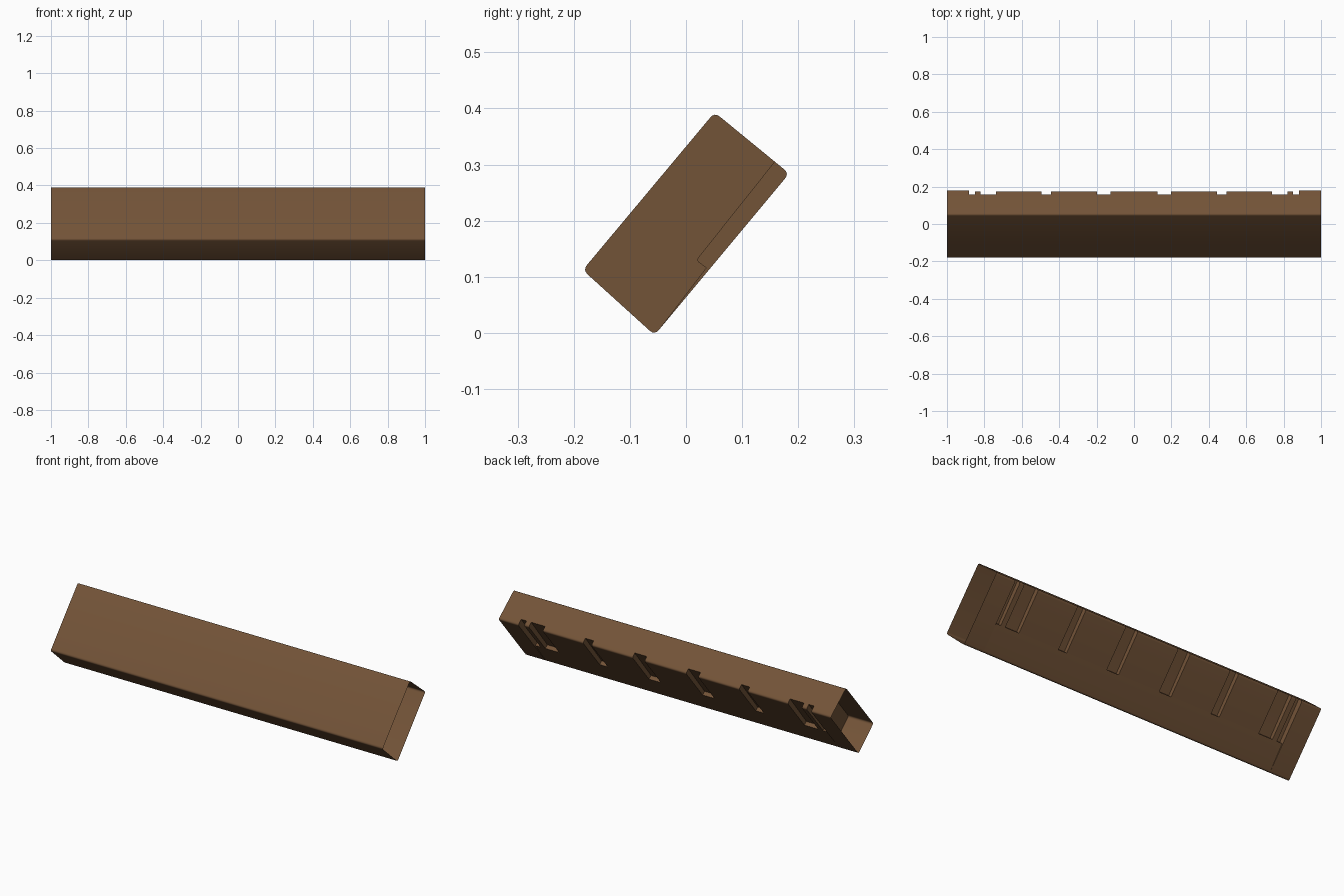
import bpy, bmesh, math
from mathutils import Vector as V

if "Cube" in bpy.data.objects:
    bpy.data.objects.remove(bpy.data.objects["Cube"])

brown = bpy.data.materials.new("brown wood")
brown.diffuse_color = (0.171, 0.087, 0.039, 1)
brown.use_nodes = True
brown.node_tree.nodes["Principled BSDF"].inputs["Base Color"].default_value = brown.diffuse_color

# cross-section corners in the y-z plane (tilted rectangle)
TOP, BOTTOM, LEFT = V((0.051, 0.393)), V((-0.056, -0.004)), V((-0.184, 0.112))
SLOT_TOP = V((0.158, 0.3053))


def rounded(prev, c, nxt, r=0.012, n=4):
    a, b = c + (prev - c).normalized() * r, c + (nxt - c).normalized() * r
    return [a * (1 - t) ** 2 + c * 2 * t * (1 - t) + b * t * t
            for t in (i / n for i in range(n + 1))]


def section(kind):
    """'end' = full outline, 'mid' = slightly sunken back, 'slot' = notched."""
    right = V((0.184, 0.284)) if kind == 'end' else V((0.179, 0.288))
    g = V((0.042, 0.1136)) if kind == 'end' else V((0.036, 0.116))
    pts = rounded(BOTTOM, LEFT, TOP) + rounded(LEFT, TOP, right) + [SLOT_TOP]
    if kind == 'slot':
        pts += [SLOT_TOP] * 5 + [V((0.024, 0.137)), V((0.0195, 0.130)), V((0.022, 0.126)), g]
    else:
        pts += rounded(TOP, right, g) + [g.lerp(right, t) for t in (0.12, 0.06, 0.03)] + [g]
    return pts + rounded(g, BOTTOM, LEFT)


def finish(name, bm):
    bmesh.ops.remove_doubles(bm, verts=bm.verts[:], dist=1e-5)
    bmesh.ops.recalc_face_normals(bm, faces=bm.faces[:])
    me = bpy.data.meshes.new(name)
    bm.to_mesh(me)
    bm.free()
    me.materials.append(brown)
    ob = bpy.data.objects.new(name, me)
    bpy.context.collection.objects.link(ob)
    bpy.context.view_layer.objects.active = ob
    ob.select_set(True)
    bpy.ops.object.shade_smooth_by_angle(angle=math.radians(30))
    ob.select_set(False)


def ring(bm, x, kind):
    return [bm.verts.new((x, p.x, p.y)) for p in section(kind)]


# beam shell: outline swept along x, switching to the notched outline in slots
half = [(0.125, 0.198), (0.445, 0.495), (0.738, 0.822), (0.85, 0.882)]
slots = sorted([(-b, -a) for a, b in half] + half)
stations = [(-1, 'end')]
for a, b in slots:
    stations += [(a, 'end' if a < -0.88 else 'mid'), (a, 'slot'),
                 (b, 'slot'), (b, 'end' if b > 0.88 else 'mid')]
stations.append((1, 'end'))

bm = bmesh.new()
rings = [ring(bm, x, k) for x, k in stations]
for p, q in zip(rings, rings[1:]):
    for i in range(len(p)):
        j = (i + 1) % len(p)
        bm.faces.new((p[i], p[j], q[j], q[i]))
finish("hollow_beam", bm)

# recessed walls closing both open ends
for side, x in (("left", -0.85), ("right", 0.85)):
    bm = bmesh.new()
    vs = ring(bm, x, 'slot')
    pts = [v for i, v in enumerate(vs) if (v.co - vs[i - 1].co).length > 1e-6]
    bm.faces.new(pts)
    bmesh.ops.triangulate(bm, faces=bm.faces[:])
    finish(side + "_inner_wall", bm)
